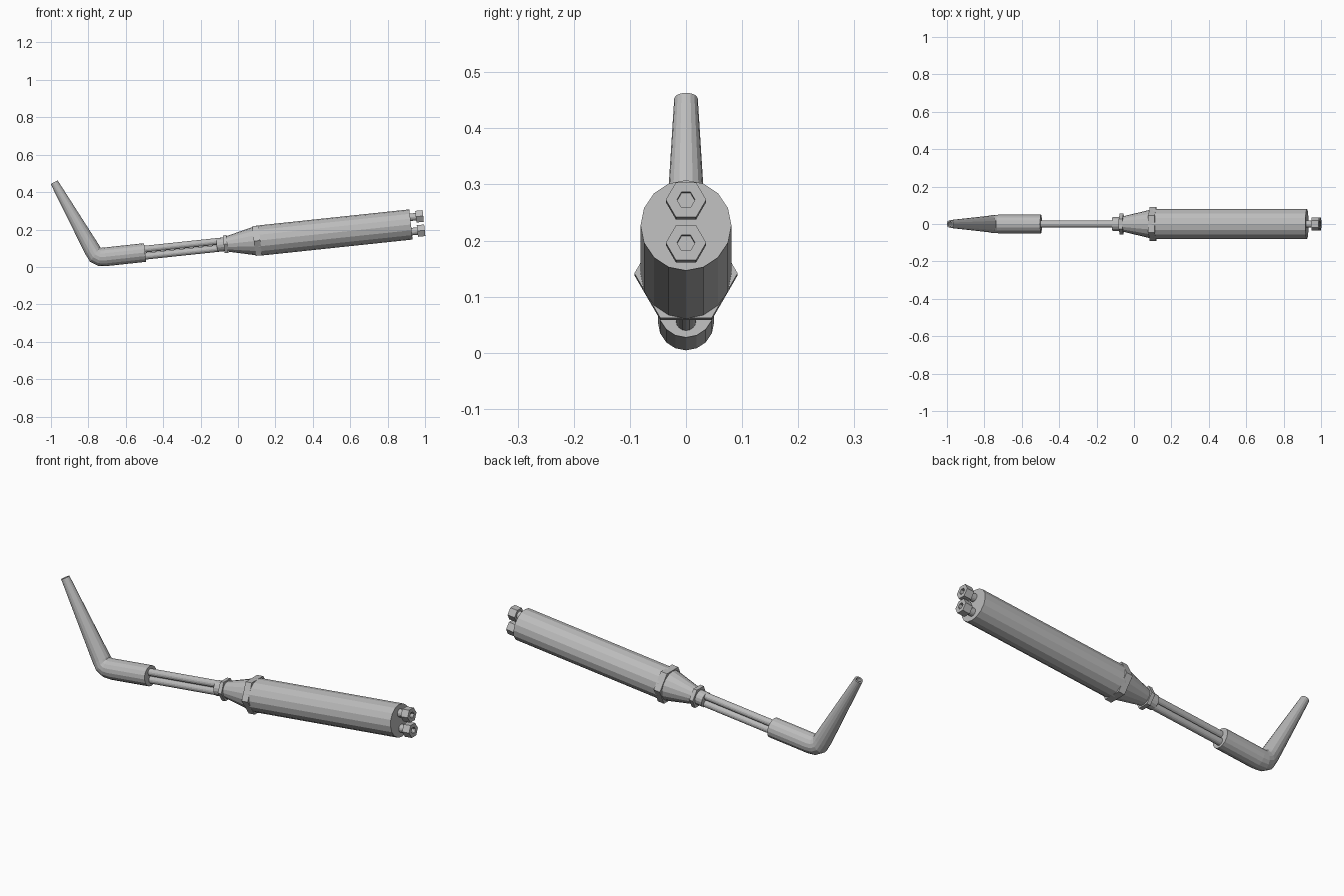
import bpy, bmesh
from math import cos, sin, pi, radians
from mathutils import Vector

cube = bpy.data.objects.get("Cube")
if cube:
    bpy.data.objects.remove(cube, do_unlink=True)

TILT = 6.05     # slope of the main axis in degrees
AXIS_Z = 0.129  # axis height at x = 0

metal = bpy.data.materials.new("grey_metal")
metal.use_nodes = True
grey = (0.5, 0.5, 0.5, 1)
metal.diffuse_color = grey
metal.node_tree.nodes["Principled BSDF"].inputs["Base Color"].default_value = grey


def sweep(name, rings, sides=16, start=0.0):
    """Closed skin through rings given as (x, z, radius, heading in degrees)."""
    bm = bmesh.new()
    loops = []
    for x, z, r, heading in rings:
        h = radians(heading)
        normal = Vector((-sin(h), 0, cos(h)))
        side = Vector((0, 1, 0))
        loop = []
        for i in range(sides):
            a = start + 2 * pi * i / sides
            loop.append(bm.verts.new(Vector((x, 0, z)) + r * (cos(a) * normal + sin(a) * side)))
        loops.append(loop)
    for a, b in zip(loops, loops[1:]):
        for i in range(sides):
            j = (i + 1) % sides
            bm.faces.new((a[i], a[j], b[j], b[i]))
    bm.faces.new(loops[0])
    bm.faces.new(loops[-1])
    bmesh.ops.recalc_face_normals(bm, faces=bm.faces)
    mesh = bpy.data.meshes.new(name)
    bm.to_mesh(mesh)
    bm.free()
    mesh.materials.append(metal)
    obj = bpy.data.objects.new(name, mesh)
    bpy.context.collection.objects.link(obj)
    return obj


def lathe(name, profile, offset=0.0, sides=16, start=0.0):
    """Part turned along the main axis from (distance, radius) pairs."""
    c, s = cos(radians(TILT)), sin(radians(TILT))
    rings = [(t * c - offset * s, AXIS_Z + t * s + offset * c, r, TILT) for t, r in profile]
    return sweep(name, rings, sides, start)


# Handle with tapered front
lathe("handle", [(-0.06, 0.041), (0.108, 0.081), (0.93, 0.081)])

# Hexagonal collars and front sleeve
lathe("large_hex_collar", [(0.085, 0.092), (0.12, 0.092)], sides=6, start=pi / 2)
lathe("small_hex_collar", [(-0.077, 0.055), (-0.057, 0.055)], sides=6, start=pi / 2)
lathe("front_sleeve", [(-0.115, 0.037), (-0.05, 0.037)])

# Paired tubes, and paired rear connectors with hex sockets
for label, sign in (("upper", 1), ("lower", -1)):
    lathe(label + "_tube", [(-0.53, 0.018), (-0.1, 0.018)], sign * 0.019)
    lathe(label + "_connector_stem", [(0.92, 0.02), (0.97, 0.02)], sign * 0.0385)
    lathe(label + "_connector_nut",
          [(0.96, 0.036), (1.0, 0.036), (1.0, 0.016), (0.98, 0.016)],
          sign * 0.0385, sides=6, start=pi / 2)

# Bent tapering nozzle with an open tip
sweep("nozzle", [
    (-0.497, 0.077, 0.05, 186),
    (-0.71, 0.054, 0.05, 186),
    (-0.74, 0.054, 0.049, 170),
    (-0.764, 0.066, 0.047, 145),
    (-0.778, 0.09, 0.044, 119),
    (-0.983, 0.453, 0.021, 119),
    (-0.983, 0.453, 0.013, 119),
    (-0.945, 0.385, 0.013, 119),
])
